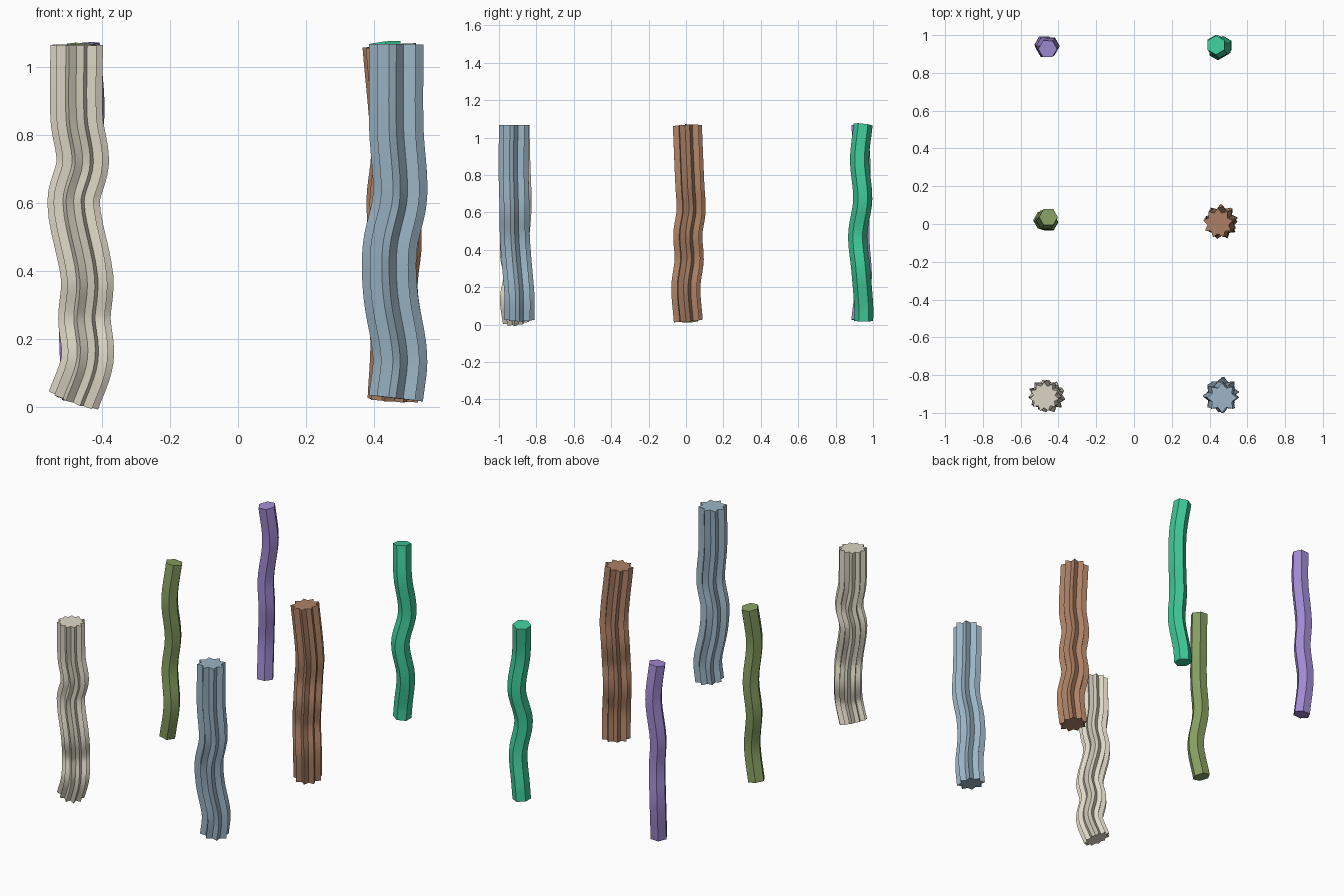
import bpy, math
from mathutils import Vector

if "Cube" in bpy.data.objects:
    bpy.data.objects.remove(bpy.data.objects["Cube"])


def star(points, r_out, r_in, turn=0):
    return [(r * math.cos(a), r * math.sin(a)) for r, a in
            ((r_in if i % 2 else r_out, math.radians(turn) + math.pi * i / points)
             for i in range(points * 2))]


def polygon(sides, r, turn=0):
    return [(r * math.cos(a), r * math.sin(a)) for a in
            (math.radians(turn) + math.tau * i / sides for i in range(sides))]


def smooth_path(pts, steps):
    # smooth spline through the given points (even in height)
    p = [Vector(v) for v in pts]
    n = len(p)
    m = []
    for i in range(n):
        a, b = p[max(i - 1, 0)], p[min(i + 1, n - 1)]
        m.append((b - a) / (b.z - a.z))
    out = []
    for i in range(n - 1):
        h = p[i + 1].z - p[i].z
        for k in range(steps + (i == n - 2)):
            t = k / steps
            out.append(p[i] * (2*t**3 - 3*t**2 + 1) + m[i] * h * (t**3 - 2*t**2 + t)
                       + p[i + 1] * (3*t**2 - 2*t**3) + m[i + 1] * h * (t**3 - t**2))
    return out


def column(name, profile, path, color):
    # sweep the profile along the wavy path, square to its direction
    c = smooth_path(path, 6)
    n, k = len(c), len(profile)
    verts = []
    for i, p in enumerate(c):
        d = (c[min(i + 1, n - 1)] - c[max(i - 1, 0)]).normalized()
        q = Vector((0, 0, 1)).rotation_difference(d)
        verts += [p + q @ Vector((x, y, 0)) for x, y in profile]
    faces = [(i*k + j, i*k + (j+1) % k, (i+1)*k + (j+1) % k, (i+1)*k + j)
             for i in range(n - 1) for j in range(k)]
    faces += [tuple(reversed(range(k))), tuple(range((n-1)*k, n*k))]
    me = bpy.data.meshes.new(name)
    me.from_pydata(verts, [], faces)
    ob = bpy.data.objects.new(name, me)
    bpy.context.collection.objects.link(ob)
    mat = bpy.data.materials.new(name + "_color")
    mat.diffuse_color = (*color, 1)
    mat.use_nodes = True
    mat.node_tree.nodes["Principled BSDF"].inputs["Base Color"].default_value = mat.diffuse_color
    me.materials.append(mat)
    bpy.ops.object.select_all(action='DESELECT')
    bpy.context.view_layer.objects.active = ob
    ob.select_set(True)
    bpy.ops.object.shade_smooth_by_angle(angle=math.radians(25))


# front row: star-shaped columns
column("cream_column", star(11, .078, .058, 90),
       [(-.484, -.905, .02), (-.443, -.92, .14), (-.452, -.90, .26), (-.444, -.92, .38),
        (-.484, -.905, .60), (-.457, -.905, .72), (-.475, -.91, .85), (-.475, -.915, 1.065)],
       (.73, .68, .56))
column("blue_column", star(8, .08, .056, 90),
       [(.465, -.89, .025), (.477, -.89, .15), (.449, -.905, .33), (.447, -.915, .47),
        (.477, -.917, .62), (.466, -.922, .82), (.466, -.92, 1.067)],
       (.33, .46, .56))
# middle row
column("olive_column", polygon(6, .05, 0),
       [(-.485, .02, .02), (-.45, .01, .22), (-.473, .025, .43), (-.455, .03, .62),
        (-.468, .015, .85), (-.453, .037, 1.065)],
       (.24, .35, .12))
column("brown_column", star(9, .08, .057, 90),
       [(.46, .01, .02), (.468, -.003, .2), (.45, .015, .35), (.462, .007, .48),
        (.457, .025, .61), (.47, .018, .75), (.445, .005, 1.063)],
       (.42, .22, .13))
# back row
column("purple_column", polygon(6, .05, 0),
       [(-.468, .927, .022), (-.477, .95, .25), (-.464, .938, .45), (-.472, .94, .62),
        (-.443, .943, .86), (-.457, .927, 1.068)],
       (.36, .26, .66))
column("green_column", polygon(6, .051, 30),
       [(.433, .95, .02), (.44, .95, .1), (.467, .935, .29), (.443, .918, .48),
        (.471, .945, .67), (.452, .928, .88), (.434, .947, 1.07)],
       (.05, .59, .32))
